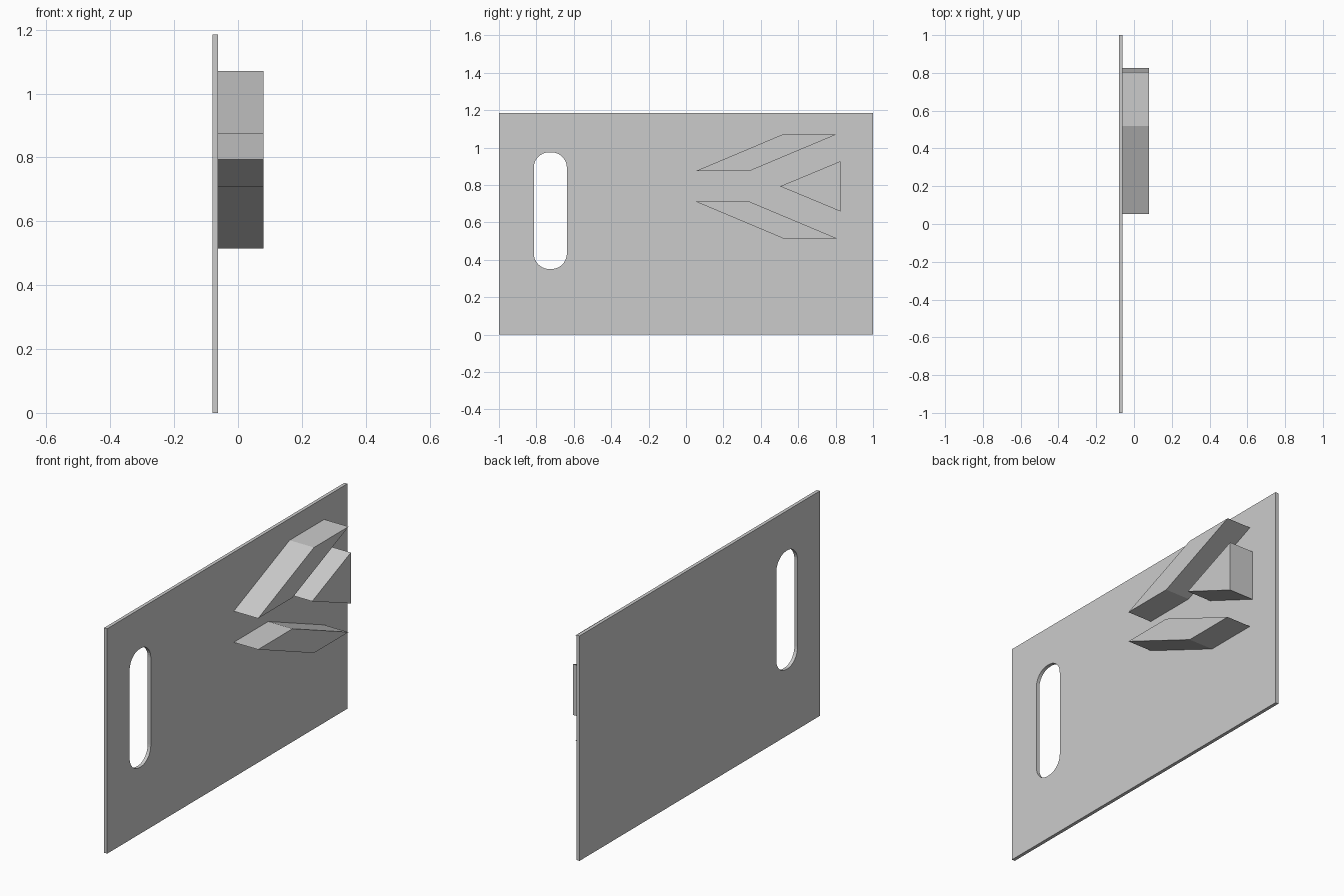
import bpy, bmesh
from math import cos, sin, pi

cube = bpy.data.objects.get("Cube")
if cube:
    bpy.data.objects.remove(cube, do_unlink=True)

grey = bpy.data.materials.new("plain grey")
grey.use_nodes = True
colour = (0.6, 0.6, 0.6, 1)
grey.diffuse_color = colour
grey.node_tree.nodes["Principled BSDF"].inputs["Base Color"].default_value = colour

BACK, FACE, FRONT = -0.08, -0.062, 0.08


def prism(name, outline, x0, x1):
    """Extrude a (y, z) outline along x."""
    bm = bmesh.new()
    base = bm.faces.new([bm.verts.new((x0, y, z)) for y, z in outline])
    out = bmesh.ops.extrude_face_region(bm, geom=[base], use_keep_orig=True)
    moved = [v for v in out["geom"] if isinstance(v, bmesh.types.BMVert)]
    bmesh.ops.translate(bm, verts=moved, vec=(x1 - x0, 0, 0))
    bmesh.ops.recalc_face_normals(bm, faces=bm.faces)
    mesh = bpy.data.meshes.new(name)
    bm.to_mesh(mesh)
    bm.free()
    mesh.materials.append(grey)
    obj = bpy.data.objects.new(name, mesh)
    bpy.context.collection.objects.link(obj)
    return obj


def rounded_slot(y0, y1, z0, z1, r, steps=10):
    """Outline of a rectangle with round corners."""
    corners = [(y1 - r, z1 - r), (y0 + r, z1 - r), (y0 + r, z0 + r), (y1 - r, z0 + r)]
    return [(cy + r * cos(a), cz + r * sin(a))
            for q, (cy, cz) in enumerate(corners)
            for a in [(q + i / steps) * pi / 2 for i in range(steps + 1)]]


# Thin upright plate with a hand slot cut through it
plate = prism("plate", [(-1, 0), (1, 0), (1, 1.185), (-1, 1.185)], BACK, FACE)
cutter = prism("slot_cutter", rounded_slot(-0.814, -0.637, 0.351, 0.975, 0.083),
               BACK - 0.1, FACE + 0.1)
cut = plate.modifiers.new("slot", "BOOLEAN")
cut.object = cutter
cut.operation = "DIFFERENCE"
cut.solver = "EXACT"
bpy.context.view_layer.objects.active = plate
plate.select_set(True)
bpy.ops.object.modifier_apply(modifier=cut.name)
bpy.data.objects.remove(cutter, do_unlink=True)

# Two slanted bars mirrored about the arrow's centre line
MID = 0.793
bar = [(0.053, 0.082), (0.34, 0.082), (0.806, 0.278), (0.518, 0.278)]
for name, side in (("upper_bar", 1), ("lower_bar", -1)):
    prism(name, [(y, MID + side * h) for y, h in bar], FACE, FRONT)

# Triangular wedge between the bars
prism("wedge", [(0.503, MID), (0.825, MID + 0.134), (0.825, MID - 0.134)], FACE, FRONT)
